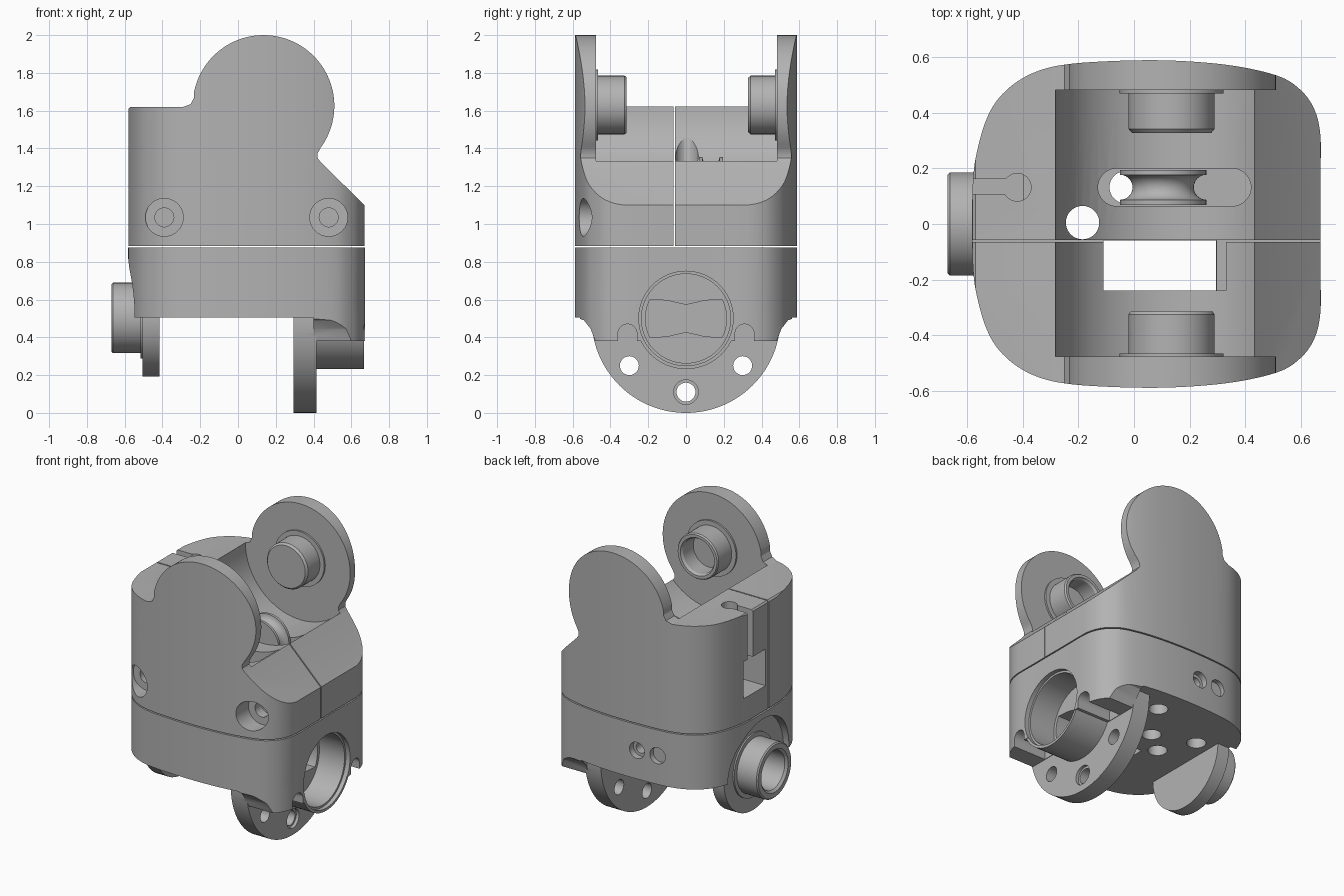
import bpy, bmesh
from math import sin, cos, pi, radians
from mathutils import Vector

cube = bpy.data.objects.get("Cube")
if cube:
    bpy.data.objects.remove(cube, do_unlink=True)

grey = bpy.data.materials.new("machined grey")
grey.use_nodes = True
grey.diffuse_color = (0.45, 0.45, 0.45, 1)
for node in grey.node_tree.nodes:
    if node.type == "BSDF_PRINCIPLED":
        node.inputs["Base Color"].default_value = (0.45, 0.45, 0.45, 1)


# ---------- helpers ----------
def place(axis, a, b, t):
    return {"x": (t, a, b), "y": (a, t, b), "z": (a, b, t)}[axis]


def make_object(name, bm):
    bmesh.ops.recalc_face_normals(bm, faces=bm.faces)
    mesh = bpy.data.meshes.new(name)
    bm.to_mesh(mesh)
    bm.free()
    obj = bpy.data.objects.new(name, mesh)
    bpy.context.scene.collection.objects.link(obj)
    return obj


def prism(name, axis, outline, low, high):
    bm = bmesh.new()
    bottom = [bm.verts.new(place(axis, a, b, low)) for a, b in outline]
    top = [bm.verts.new(place(axis, a, b, high)) for a, b in outline]
    bm.faces.new(bottom)
    bm.faces.new(top)
    for i in range(len(outline)):
        j = (i + 1) % len(outline)
        bm.faces.new((bottom[i], bottom[j], top[j], top[i]))
    return make_object(name, bm)


def arc(a, b, radius, start=0, end=360, steps=64):
    count = steps if end - start == 360 else steps + 1
    angles = [radians(start + (end - start) * i / steps) for i in range(count)]
    return [(a + radius * cos(t), b + radius * sin(t)) for t in angles]


def rod(axis, a, b, radius, low, high):
    return prism("cutter", axis, arc(a, b, radius), low, high)


def box(x0, x1, y0, y1, z0, z1):
    return prism("cutter", "z", [(x0, y0), (x1, y0), (x1, y1), (x0, y1)], z0, z1)


def lathe(name, axis, a, b, profile, steps=64):
    bm = bmesh.new()
    rings = [[bm.verts.new(place(axis, a + r * cos(2 * pi * i / steps),
                                 b + r * sin(2 * pi * i / steps), t))
              for i in range(steps)] for r, t in profile]
    for k, ring in enumerate(rings):
        after = rings[(k + 1) % len(rings)]
        if profile[k][0] == 0 and profile[(k + 1) % len(rings)][0] == 0:
            continue
        for i in range(steps):
            j = (i + 1) % steps
            bm.faces.new((ring[i], ring[j], after[j], after[i]))
    bmesh.ops.remove_doubles(bm, verts=bm.verts, dist=1e-5)
    return make_object(name, bm)


def combine(obj, operation, *tools):
    for tool in tools:
        mod = obj.modifiers.new("bool", "BOOLEAN")
        mod.operation, mod.solver, mod.object = operation, "EXACT", tool
    graph = bpy.context.evaluated_depsgraph_get()
    graph.update()
    mesh = bpy.data.meshes.new_from_object(obj.evaluated_get(graph))
    obj.modifiers.clear()
    obj.data = mesh
    for tool in tools:
        bpy.data.objects.remove(tool, do_unlink=True)


def finish(*objects):
    for obj in objects:
        obj.data.materials.clear()
        obj.data.materials.append(grey)
        obj.data.shade_smooth()
        obj.data.set_sharp_from_angle(angle=radians(28))


def rounded(points, steps=6):
    result = []
    n = len(points)
    for i in range(n):
        p, q, r, s = (Vector(points[(i + k - 1) % n]) for k in range(4))
        for j in range(steps):
            t = j / steps
            v = 0.5 * (2 * q + (r - p) * t + (2 * p - 5 * q + 4 * r - s) * t * t
                       + (3 * q - p - 3 * r + s) * t ** 3)
            result.append((v.x, v.y))
    return result


# ---------- footprint shared by the housings ----------
half = [(0.67, 0.14), (0.67, 0.32), (0.645, 0.42), (0.59, 0.49), (0.51, 0.535),
        (0.35, 0.57), (0.15, 0.587), (-0.05, 0.587), (-0.25, 0.573),
        (-0.37, 0.54), (-0.46, 0.48), (-0.52, 0.4), (-0.56, 0.28), (-0.58, 0.14)]
footprint = rounded(half + [(x, -y) for x, y in reversed(half)])

# ---------- upper housing, split into two halves with round arms ----------
side = [(0.67, 0.884), (-0.58, 0.884), (-0.58, 1.61), (-0.57, 1.62), (-0.29, 1.62),
        (-0.25, 1.635), (-0.232, 1.67)]
side += [p for p in reversed(arc(0.135, 1.625, 0.375, -36, 169))]
side += [(0.422, 1.375), (0.421, 1.35), (0.44, 1.325), (0.67, 1.1)]


def upper_half(name, y0, y1):
    obj = prism(name, "y", side, y0, y1)
    combine(obj, "INTERSECT", prism("mask", "z", footprint, 0.8, 2.1))
    combine(obj, "DIFFERENCE", rod("y", 0.135, 1.625, 0.417, -0.477, 0.482))
    return obj


front = upper_half("upper_housing_front", -0.7, -0.065)
for x in (-0.39, 0.48):
    combine(front, "DIFFERENCE", rod("y", x, 1.035, 0.1, -0.7, -0.43))
    combine(front, "DIFFERENCE", rod("y", x, 1.035, 0.05, -0.5, -0.36))
combine(front, "DIFFERENCE", box(-0.11, 0.33, -0.24, 0.1, 0.8, 1.5))

back = upper_half("upper_housing_back", -0.057, 0.7)
slot = (arc(0.353, 0.132, 0.0675, -90, 90, 24) + arc(-0.062, 0.132, 0.0675, 90, 270, 24))
combine(back, "DIFFERENCE", prism("cutter", "z", slot, 1.0, 1.5))
combine(back, "DIFFERENCE", rod("z", -0.185, 0.005, 0.06, 0.8, 1.8),
        rod("z", -0.03, 0.132, 0.058, 0.8, 1.1))
# keyhole slit and window in the side wall
combine(back, "DIFFERENCE", rod("z", -0.42, 0.132, 0.05, 1.2, 1.8))
combine(back, "DIFFERENCE", box(-0.7, -0.43, 0.108, 0.162, 1.2, 1.8))
combine(back, "DIFFERENCE", box(-0.7, -0.4, -0.03, 0.2, 1.05, 1.3))

# ---------- lower housing ----------
lower = prism("lower_housing", "z", footprint, 0.505, 0.876)
skirt = prism("skirt", "x", [(-0.58, 0.56), (-0.58, 0.505), (-0.54, 0.49), (-0.505, 0.445),
                             (-0.48, 0.38), (0.48, 0.38), (0.505, 0.445), (0.54, 0.49),
                             (0.58, 0.505), (0.58, 0.56)], 0.4, 0.8)
combine(skirt, "INTERSECT", prism("mask", "z", footprint, 0.2, 0.7))
combine(lower, "UNION", skirt)
for s in (-1, 1):
    notch = arc(s * 0.31, 0.42, 0.05, 0, 180, 20)
    notch += [(s * 0.31 - 0.05, 0.3), (s * 0.31 + 0.05, 0.3)]
    combine(lower, "DIFFERENCE", prism("cutter", "x", notch, 0.418, 0.8))

# big bearing socket with its flange
combine(lower, "UNION", rod("x", 0, 0.5, 0.268, 0.35, 0.668))
flange = arc(0, 0.5, 0.5, 180, 360) + [(0.5, 0.53), (-0.5, 0.53)]
combine(lower, "UNION", prism("flange", "x", flange, 0.295, 0.415))
combine(lower, "DIFFERENCE", rod("x", 0, 0.5, 0.25, 0.64, 0.8))
combine(lower, "DIFFERENCE", rod("x", 0, 0.5, 0.236, 0.45, 0.7))
bow = arc(0, 0.5, 0.215, -28, 28, 12) + [(0.1, 0.595), (0, 0.572), (-0.1, 0.595)]
bow += arc(0, 0.5, 0.215, 152, 208, 12) + [(-0.1, 0.405), (0, 0.428), (0.1, 0.405)]
combine(lower, "DIFFERENCE", prism("cutter", "x", bow, 0.35, 0.6))
for y, z in ((-0.3, 0.25), (0.3, 0.25), (0, 0.11)):
    combine(lower, "DIFFERENCE", rod("x", y, z, 0.05, 0.2, 0.5))
combine(lower, "DIFFERENCE", rod("x", 0, 0.11, 0.065, 0.395, 0.5))

# crater around the side pivot, through holes, blind holes and rear screw holes
combine(lower, "DIFFERENCE", rod("x", 0, 0.505, 0.33, -0.8, -0.505))
combine(lower, "DIFFERENCE", box(-0.11, 0.297, -0.24, -0.06, 0.4, 1.0))
for x, y in ((-0.185, 0.005), (-0.03, 0.132)):
    combine(lower, "DIFFERENCE", rod("z", x, y, 0.06, 0.4, 1.0))
for x, y in ((-0.31, 0.23), (0.14, 0.4)):
    combine(lower, "DIFFERENCE", rod("z", x, y, 0.06, 0.4, 0.65))
for x in (-0.19, -0.04):
    combine(lower, "DIFFERENCE", rod("y", x, 0.7, 0.055, 0.545, 0.7))
    combine(lower, "DIFFERENCE", rod("y", x, 0.7, 0.035, 0.45, 0.6))

# ---------- pivots and pulley ----------
side_flange = rod("x", 0, 0.505, 0.313, -0.505, -0.415)
side_flange.name = "side_flange"
side_pivot = lathe("side_pivot", "x", 0, 0.503, [
    (0, -0.45), (0, -0.49), (0.125, -0.49), (0.13, -0.655), (0.145, -0.67), (0.178, -0.67),
    (0.186, -0.662), (0.186, -0.515), (0.215, -0.515), (0.215, -0.45)])
back_pin = lathe("back_arm_pin", "y", 0.135, 1.63, [
    (0, 0.5), (0.187, 0.5), (0.187, 0.47), (0.155, 0.47), (0.155, 0.342),
    (0.143, 0.328), (0, 0.328)])
front_pin = lathe("front_arm_pin", "y", 0.135, 1.63, [
    (0, -0.5), (0.187, -0.5), (0.187, -0.465), (0.155, -0.465), (0.155, -0.325),
    (0.148, -0.315), (0.128, -0.315), (0.118, -0.33), (0.118, -0.44), (0, -0.44)])
groove = [(0.155 - 0.045 * cos(radians(a)), 0.132 + 0.045 * sin(radians(a)))
          for a in range(-90, 91, 15)]
pulley = lathe("pulley", "y", 0.105, 1.2, [
    (0, 0.069), (0.155, 0.069)] + groove + [(0.155, 0.195), (0, 0.195)])

finish(front, back, lower, side_flange, side_pivot, back_pin, front_pin, pulley)
